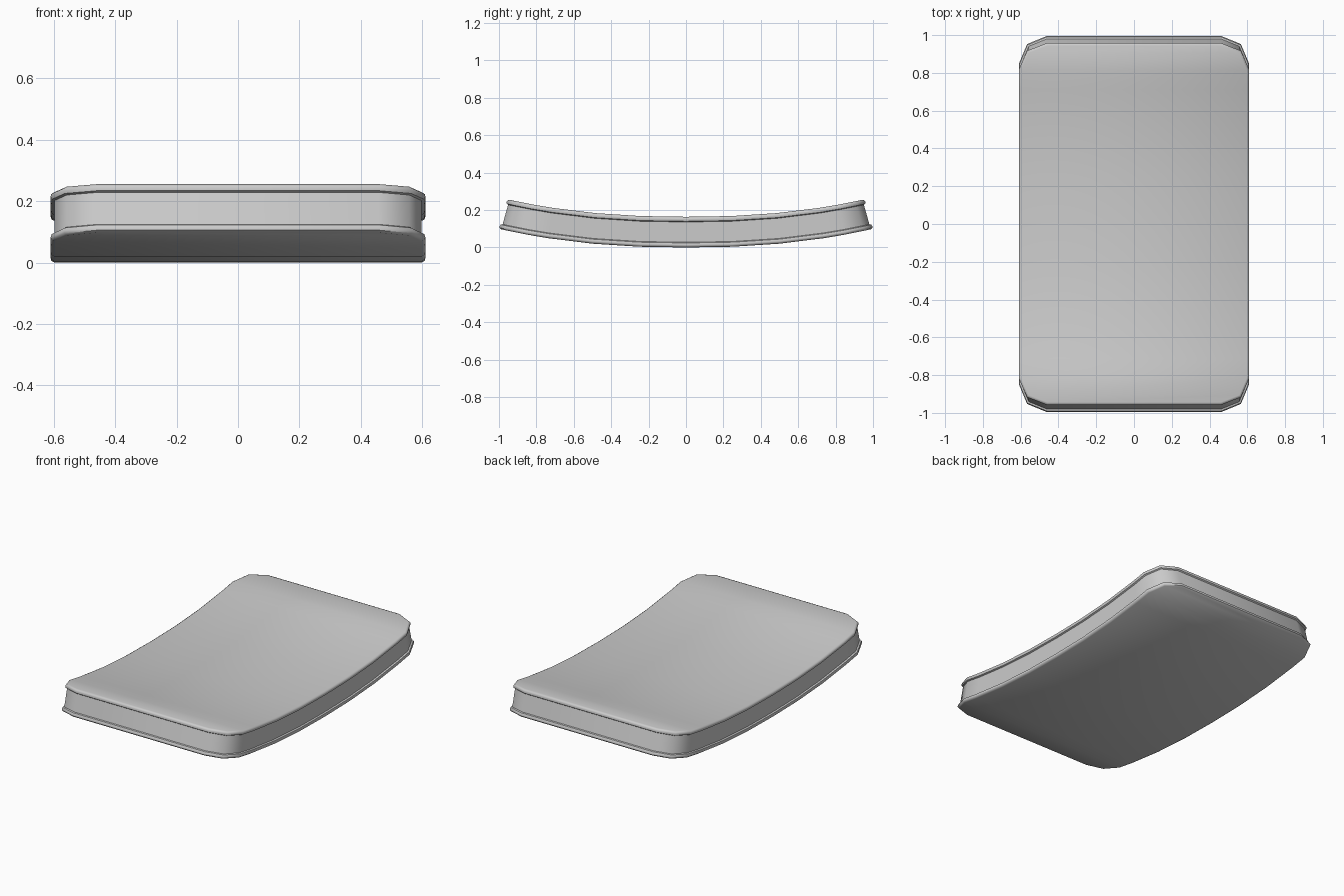
import bpy, bmesh, math

if "Cube" in bpy.data.objects:
    bpy.data.objects.remove(bpy.data.objects["Cube"])

HALF_W, HALF_L, CORNER = 0.61, 1.0, 0.15

# Cross-section of the edge: (inset from outline, height); bands are the piping
PROFILE = [(0.012, 0.0), (0.002, 0.006), (0.0, 0.014), (0.003, 0.024), (0.012, 0.028),
           (0.012, 0.136), (0.003, 0.140), (0.0, 0.150), (0.002, 0.158), (0.012, 0.164)]


def bend(x, y, z):
    """Curl both ends upward, leaning the end walls inward."""
    u = abs(y)
    tilt = math.copysign(0.28 * u ** 1.5, y)
    return (x, y - z * math.sin(tilt), 0.1 * u ** 2.3 + z * math.cos(tilt))


def half_rows(inset):
    """(half width, y) rows from the front end to the back end."""
    c = CORNER - inset
    cx, cy = HALF_W - CORNER, HALF_L - CORNER
    arc = [(cx + c * math.cos(a), cy + c * math.sin(a))
           for a in (0, math.pi / 4, math.pi / 2)]
    back = [(HALF_W - inset, y) for y in (0.25, 0.5, 0.74)] + arc
    return [(w, -y) for w, y in reversed(back)] + [(HALF_W - inset, 0)] + back


bm = bmesh.new()
rings = []
for inset, z in PROFILE:
    rows = half_rows(inset)
    right = [bm.verts.new(bend(w, y, z)) for w, y in rows]
    left = [bm.verts.new(bend(-w, y, z)) for w, y in rows]
    rings.append((right, left))

# Side wall with top and bottom piping
for (r0, l0), (r1, l1) in zip(rings, rings[1:]):
    a, b = r0 + l0[::-1], r1 + l1[::-1]
    n = len(a)
    for i in range(n):
        j = (i + 1) % n
        bm.faces.new((a[i], a[j], b[j], b[i]))

# Curved underside and seat surface
for right, left in (rings[0], rings[-1]):
    for i in range(len(right) - 1):
        bm.faces.new((left[i], right[i], right[i + 1], left[i + 1]))

bmesh.ops.recalc_face_normals(bm, faces=bm.faces)
low = min(v.co.z for v in bm.verts)
bmesh.ops.translate(bm, verts=bm.verts, vec=(0, 0, -low))

mesh = bpy.data.meshes.new("seat_cushion")
bm.to_mesh(mesh)
bm.free()
cushion = bpy.data.objects.new("seat_cushion", mesh)
bpy.context.collection.objects.link(cushion)
bpy.context.view_layer.objects.active = cushion
cushion.select_set(True)
bpy.ops.object.shade_smooth_by_angle(angle=math.radians(46))
